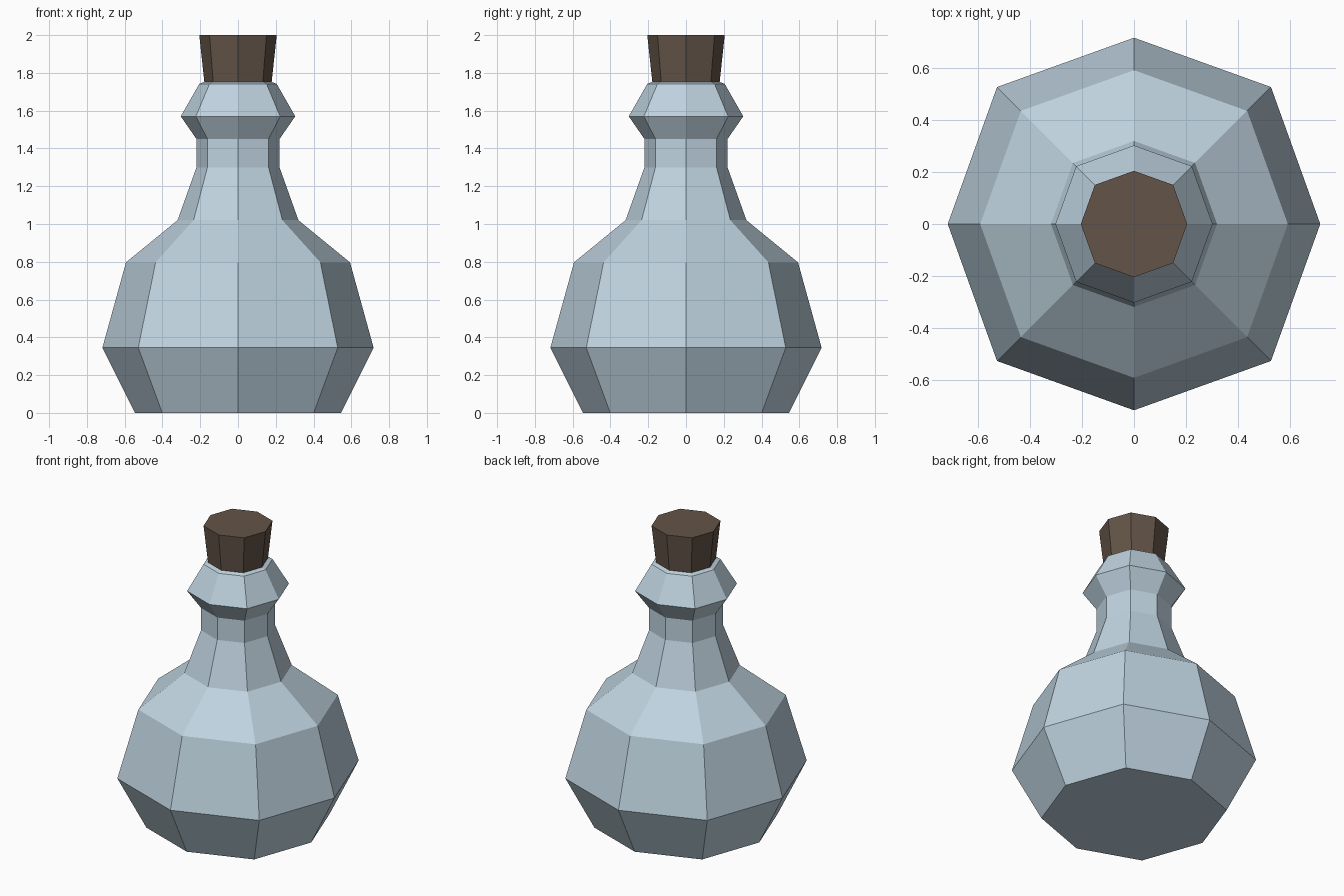
import bpy, bmesh, math

if "Cube" in bpy.data.objects:
    bpy.data.objects.remove(bpy.data.objects["Cube"])

SIDES = 8
DIAGONAL = 1.04  # diagonal corners sit slightly further out than the axis ones


def material(name, rgb):
    mat = bpy.data.materials.new(name)
    mat.diffuse_color = (*rgb, 1.0)
    mat.use_nodes = True
    mat.node_tree.nodes["Principled BSDF"].inputs["Base Color"].default_value = mat.diffuse_color
    return mat


def lathe(name, profile, mat):
    """Sweep (radius, height) points into a capped, flat-faced eight-sided solid."""
    bm = bmesh.new()
    rings = []
    for radius, z in profile:
        ring = []
        for i in range(SIDES):
            a = 2 * math.pi * i / SIDES
            r = radius * (DIAGONAL if i % 2 else 1.0)
            ring.append(bm.verts.new((r * math.cos(a), r * math.sin(a), z)))
        rings.append(ring)
    for low, high in zip(rings, rings[1:]):
        for i in range(SIDES):
            j = (i + 1) % SIDES
            bm.faces.new((low[i], low[j], high[j], high[i]))
    bm.faces.new(rings[0][::-1])
    bm.faces.new(rings[-1])
    mesh = bpy.data.meshes.new(name)
    bm.to_mesh(mesh)
    bm.free()
    mesh.materials.append(mat)
    obj = bpy.data.objects.new(name, mesh)
    bpy.context.collection.objects.link(obj)
    return obj


glass = material("pale_blue_glass", (0.52, 0.65, 0.74))
cork = material("brown_cork", (0.125, 0.088, 0.064))

# Flask: round belly, sloping shoulder, narrow neck and flared lip
lathe("flask", [
    (0.545, 0.0), (0.718, 0.345), (0.593, 0.797), (0.32, 1.02),
    (0.22, 1.30), (0.22, 1.45), (0.303, 1.57), (0.205, 1.742), (0.178, 1.752),
], glass)

# Stopper: tapered plug, slightly sunk into the lip
lathe("stopper", [(0.177, 1.74), (0.205, 2.0)], cork)
